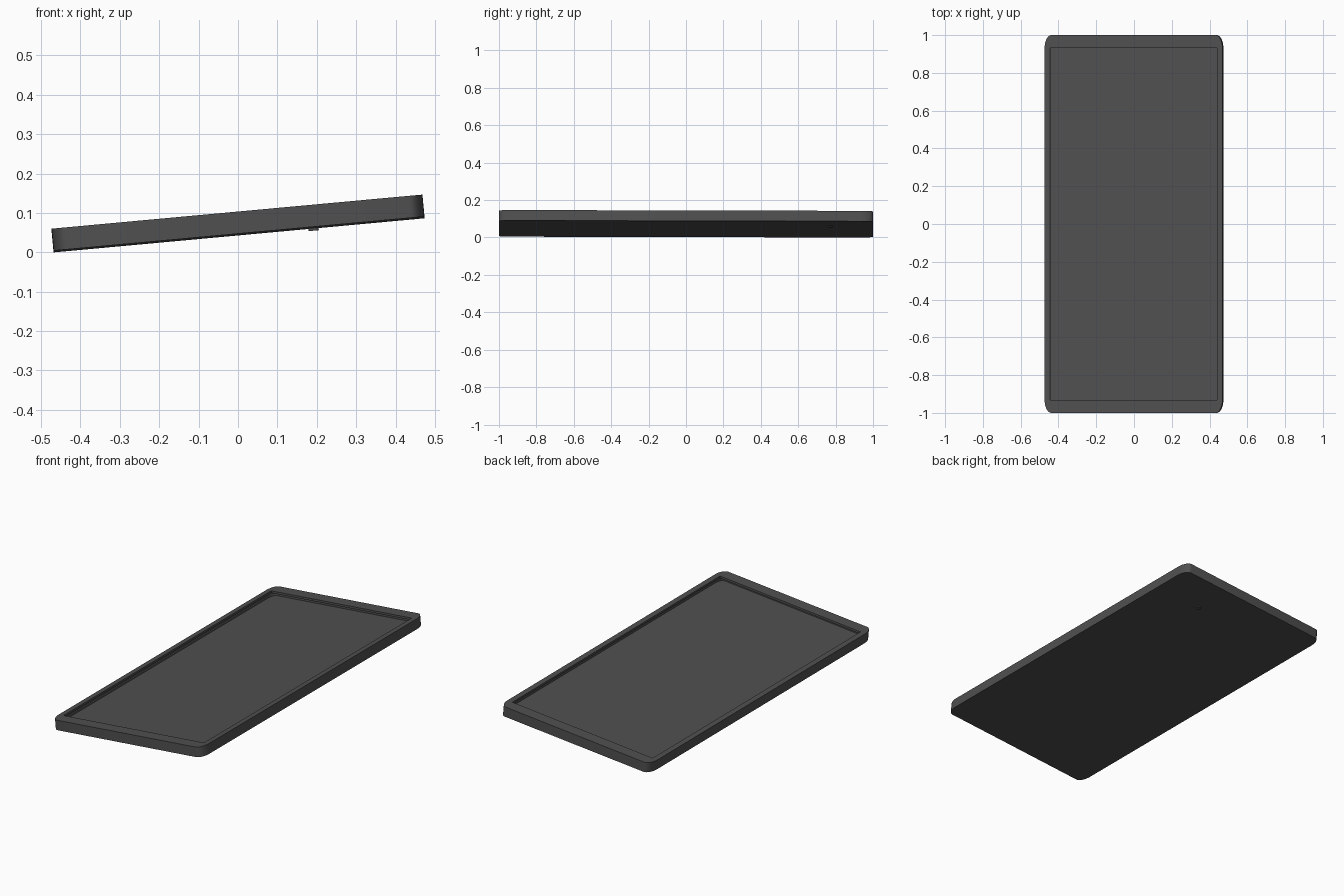
import bpy, bmesh
from math import sin, cos, pi, radians
from mathutils import Matrix, Vector

cube = bpy.data.objects.get("Cube")
if cube:
    bpy.data.objects.remove(cube)

HX, HY, T = 0.473, 1.0, 0.056          # half width, half length, thickness
RX, RY = 0.036, 0.07                   # elliptical corner radii
STEPS = 8
TILT = Matrix.Rotation(radians(-0.13), 4, 'X') @ Matrix.Rotation(radians(-5.25), 4, 'Y')


def material(name, rgb):
    m = bpy.data.materials.new(name)
    m.use_nodes = True
    color = (*rgb, 1)
    m.diffuse_color = color
    m.node_tree.nodes["Principled BSDF"].inputs["Base Color"].default_value = color
    return m


def ring(bm, hx, hy, rx, ry, z):
    """Rounded rectangle of vertices; zero radii give a sharp rectangle."""
    verts = []
    for q, (sx, sy) in enumerate([(1, 1), (-1, 1), (-1, -1), (1, -1)]):
        for i in range(STEPS + 1):
            a = (q + i / STEPS) * pi / 2
            verts.append(bm.verts.new((sx * (hx - rx) + rx * cos(a),
                                       sy * (hy - ry) + ry * sin(a), z)))
    return verts


def finish(bm, name, mat):
    bmesh.ops.remove_doubles(bm, verts=bm.verts, dist=1e-5)
    bmesh.ops.dissolve_degenerate(bm, edges=bm.edges, dist=1e-5)
    bmesh.ops.recalc_face_normals(bm, faces=bm.faces)
    bm.transform(TILT)
    me = bpy.data.meshes.new(name)
    bm.to_mesh(me)
    bm.free()
    ob = bpy.data.objects.new(name, me)
    bpy.context.collection.objects.link(ob)
    me.materials.append(mat)
    bpy.ops.object.select_all(action='DESELECT')
    ob.select_set(True)
    bpy.context.view_layer.objects.active = ob
    bpy.ops.object.shade_smooth_by_angle(angle=radians(35))
    return ob


grey = material("dark grey", (0.08, 0.08, 0.08))

# Tray shell: outside wall, rim, sharp-cornered opening, rounded cavity, floor
bm = bmesh.new()
lip_z = T / 2 - 0.012
floor_z = -T / 2 + 0.02
rings = [
    ring(bm, HX, HY, RX, RY, -T / 2),
    ring(bm, HX, HY, RX, RY, T / 2),
    ring(bm, 0.443, 0.932, 0, 0, T / 2),
    ring(bm, 0.443, 0.932, 0, 0, lip_z),
    ring(bm, 0.455, 0.962, RX * 0.7, RY * 0.7, lip_z),
    ring(bm, 0.455, 0.962, RX * 0.7, RY * 0.7, floor_z),
]
for a, b in zip(rings, rings[1:]):
    n = len(a)
    for i in range(n):
        j = (i + 1) % n
        bm.faces.new((a[i], a[j], b[j], b[i]))
bm.faces.new(rings[0])
bm.faces.new(rings[-1])
tray = finish(bm, "tray_shell", grey)

# Small round stud on the underside
bm = bmesh.new()
bmesh.ops.create_cone(bm, cap_ends=True, segments=20, radius1=0.013, radius2=0.013,
                      depth=0.012, matrix=Matrix.Translation((0.19, 0.77, -T / 2)))
stud = finish(bm, "underside_stud", grey)

# Stand the tilted tray on the ground
lift = -min(v.co.z for v in tray.data.vertices)
for ob in (tray, stud):
    ob.data.transform(Matrix.Translation(Vector((0, 0, lift))))
